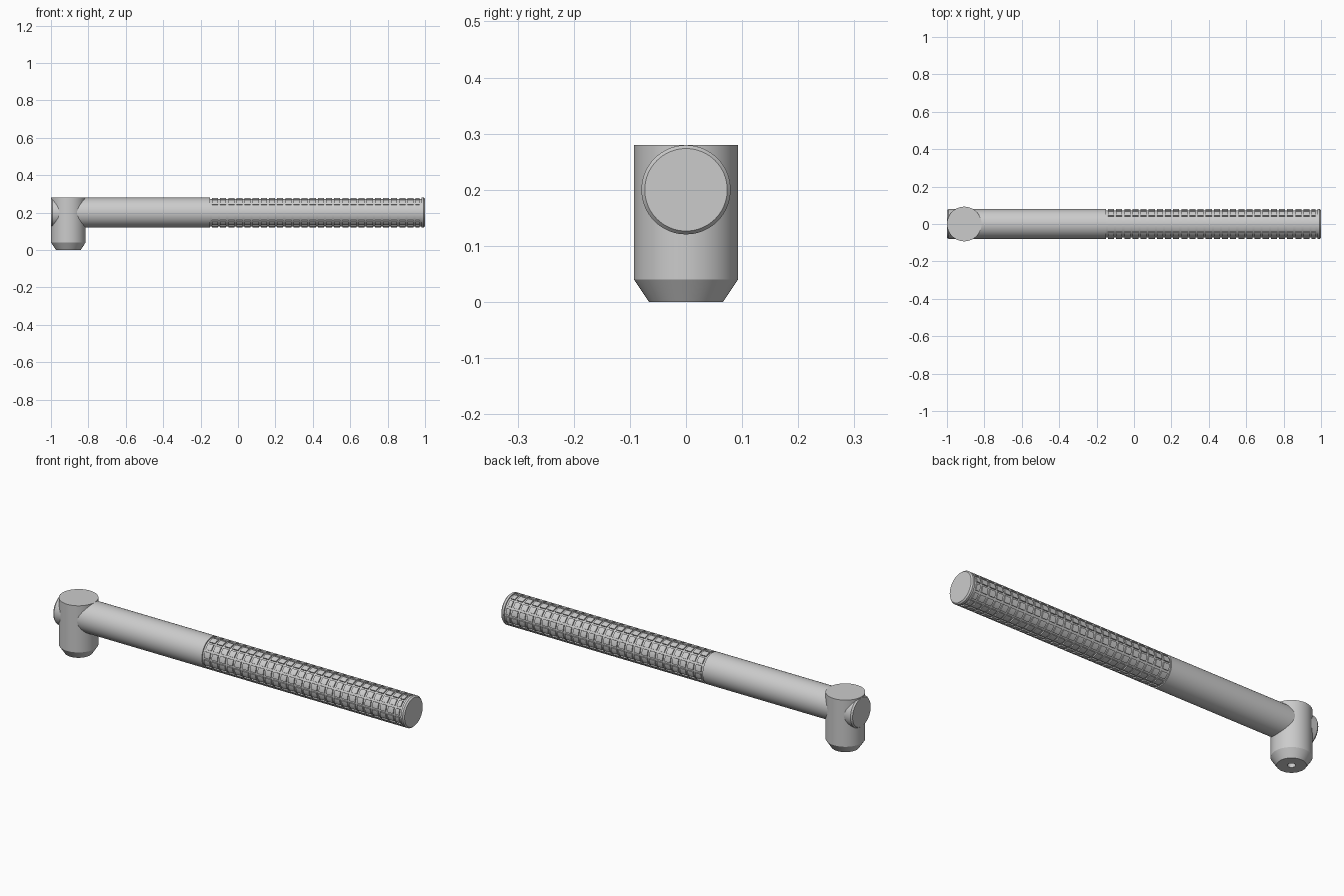
import bpy, bmesh
from math import sin, cos, pi, radians
from mathutils import Matrix

if "Cube" in bpy.data.objects:
    bpy.data.objects.remove(bpy.data.objects["Cube"])

BAR_Z, R, R_CORE = 0.2, 0.0795, 0.0735


def finish(bm, name, matrix):
    bmesh.ops.recalc_face_normals(bm, faces=bm.faces)
    me = bpy.data.meshes.new(name)
    bm.to_mesh(me)
    bm.free()
    me.transform(matrix)
    ob = bpy.data.objects.new(name, me)
    bpy.context.collection.objects.link(ob)
    bpy.ops.object.select_all(action='DESELECT')
    ob.select_set(True)
    bpy.context.view_layer.objects.active = ob
    bpy.ops.object.shade_smooth_by_angle(angle=radians(25))
    return ob


def lathe(name, profile, matrix, n=64):
    """Revolve (radius, height) points about z, with flat end caps."""
    bm = bmesh.new()
    rings = [[bm.verts.new((r * cos(2 * pi * i / n), r * sin(2 * pi * i / n), h))
              for i in range(n)] for r, h in profile]
    for a, b in zip(rings, rings[1:]):
        for i in range(n):
            j = (i + 1) % n
            bm.faces.new((a[i], a[j], b[j], b[i]))
    bm.faces.new(rings[0])
    bm.faces.new(rings[-1])
    return finish(bm, name, matrix)


along_x = Matrix.Translation((0, 0, BAR_Z)) @ Matrix.Rotation(pi / 2, 4, 'Y')

# handle bar with chamfered ends; radius drops to the groove floor under the grip
lathe("handle_bar", [(R_CORE, -1), (R, -0.992), (R, -0.15), (R_CORE, -0.15),
                     (R_CORE, 0.982), (R, 0.982), (R, 0.993), (R_CORE, 1)], along_x)

# head with tapered foot and a small blind hole underneath
lathe("head", [(0.018, 0.06), (0.018, 0), (0.066, 0), (0.0925, 0.04), (0.0925, 0.28)],
      Matrix.Translation((-0.9075, 0, 0)))

# grip: raised curved pads separated by grooves
COLS, ROWS, SEG = 26, 12, 4
GAP_X, GAP_A = 0.011, 0.13
start, pitch = -0.15, (0.982 + 0.15) / 26
bm = bmesh.new()
for c in range(COLS):
    x0 = start + c * pitch + GAP_X
    x1 = start + (c + 1) * pitch
    if c == COLS - 1:
        x1 -= GAP_X
    for k in range(ROWS):
        a0 = 2 * pi * k / ROWS + GAP_A / 2
        step = (2 * pi / ROWS - GAP_A) / SEG
        # each cross-section: floor left, floor right, top right, top left
        secs = [[bm.verts.new((r * cos(a0 + s * step), r * sin(a0 + s * step), x))
                 for r, x in ((R_CORE - 0.002, x0), (R_CORE - 0.002, x1), (R, x1), (R, x0))]
                for s in range(SEG + 1)]
        for p, q in zip(secs, secs[1:]):
            for i in range(1, 4):
                j = (i + 1) % 4
                bm.faces.new((p[i], p[j], q[j], q[i]))
            bm.faces.new((p[0], p[1], q[1], q[0]))
        bm.faces.new(secs[0])
        bm.faces.new(secs[-1])
finish(bm, "grip_pads", along_x)
